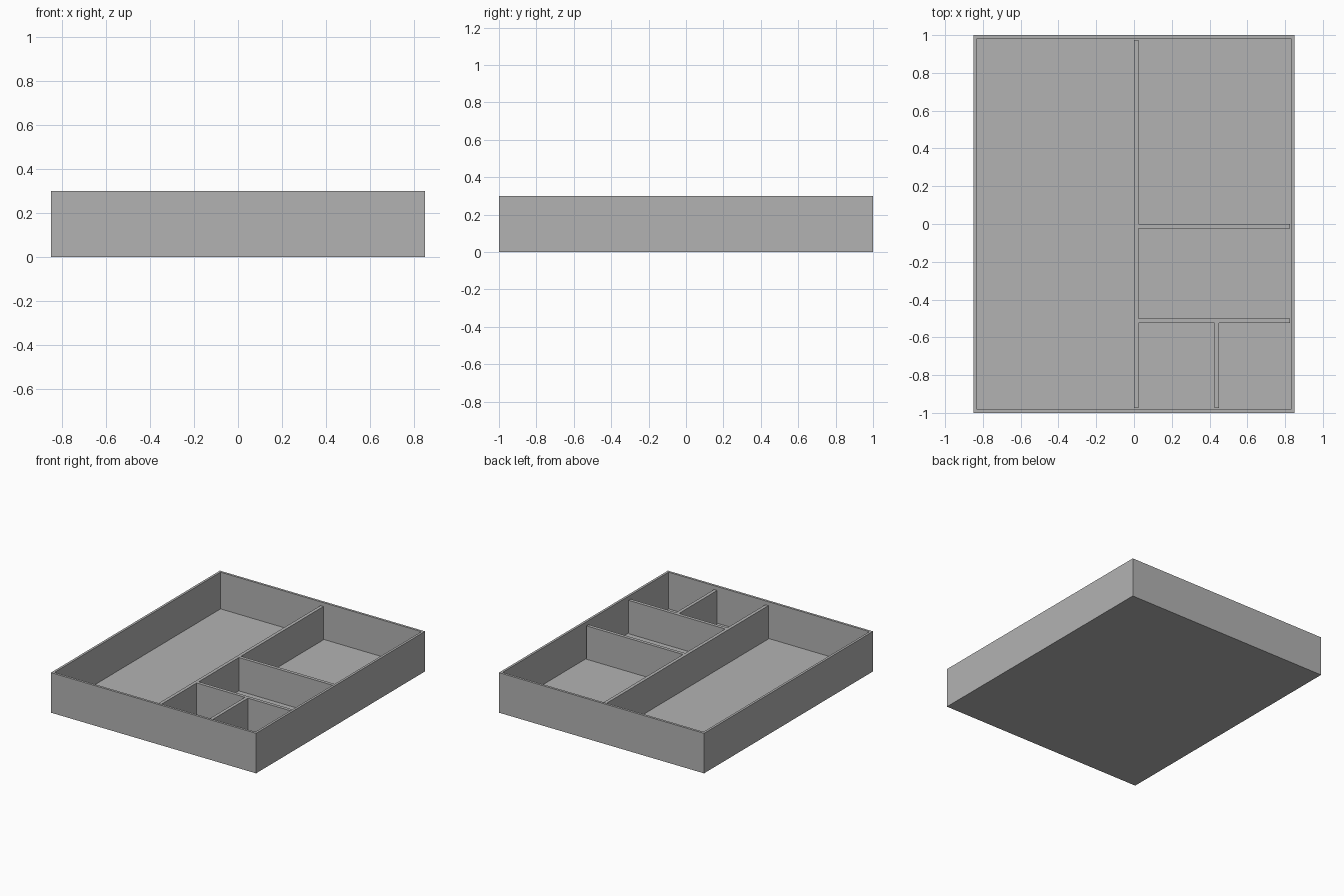
import bpy
import bmesh
from mathutils import Vector

if "Cube" in bpy.data.objects:
    bpy.data.objects.remove(bpy.data.objects["Cube"], do_unlink=True)

WIDTH, DEPTH, HEIGHT = 1.7, 2.0, 0.3
WALL = 0.025                      # walls, floor and dividers share one thickness
IN_X, IN_Y = WIDTH / 2 - WALL, DEPTH / 2 - WALL
DIVIDER_TOP = HEIGHT - WALL       # dividers stop a little under the rim

grey = bpy.data.materials.new("plain_grey")
grey.use_nodes = True
colour = (0.45, 0.45, 0.45, 1)
grey.diffuse_color = colour
grey.node_tree.nodes["Principled BSDF"].inputs["Base Color"].default_value = colour


def box_mesh(low, high):
    """Box between two opposite corners."""
    low, high = Vector(low), Vector(high)
    bm = bmesh.new()
    bmesh.ops.create_cube(bm, size=1)
    bmesh.ops.scale(bm, vec=high - low, verts=bm.verts)
    bmesh.ops.translate(bm, vec=(low + high) / 2, verts=bm.verts)
    return bm


def add_object(name, bm):
    mesh = bpy.data.meshes.new(name)
    bm.to_mesh(mesh)
    bm.free()
    mesh.materials.append(grey)
    obj = bpy.data.objects.new(name, mesh)
    bpy.context.collection.objects.link(obj)


def divider(name, x0, x1, y0, y1):
    add_object(name, box_mesh((x0, y0, WALL), (x1, y1, DIVIDER_TOP)))


# Open tray: inset the top face for the rim, then sink it to the floor
bm = box_mesh((-WIDTH / 2, -DEPTH / 2, 0), (WIDTH / 2, DEPTH / 2, HEIGHT))
bm.normal_update()
top = max(bm.faces, key=lambda f: f.calc_center_median().z)
bmesh.ops.inset_region(bm, faces=[top], thickness=WALL)
sunk = bmesh.ops.extrude_discrete_faces(bm, faces=[top])["faces"][0]
bmesh.ops.translate(bm, vec=(0, 0, WALL - HEIGHT), verts=sunk.verts)
bmesh.ops.recalc_face_normals(bm, faces=bm.faces)
add_object("tray", bm)

# Long divider from front to back
divider("long_divider", 0, WALL, -IN_Y, IN_Y)

# Cross dividers on the left side
divider("middle_cross_divider", WALL, IN_X, -WALL, 0)
divider("front_cross_divider", WALL, IN_X, -0.5 - WALL, -0.5)

# Short divider between the two small front compartments
divider("short_divider", 0.425, 0.425 + WALL, -IN_Y, -0.5 - WALL)
